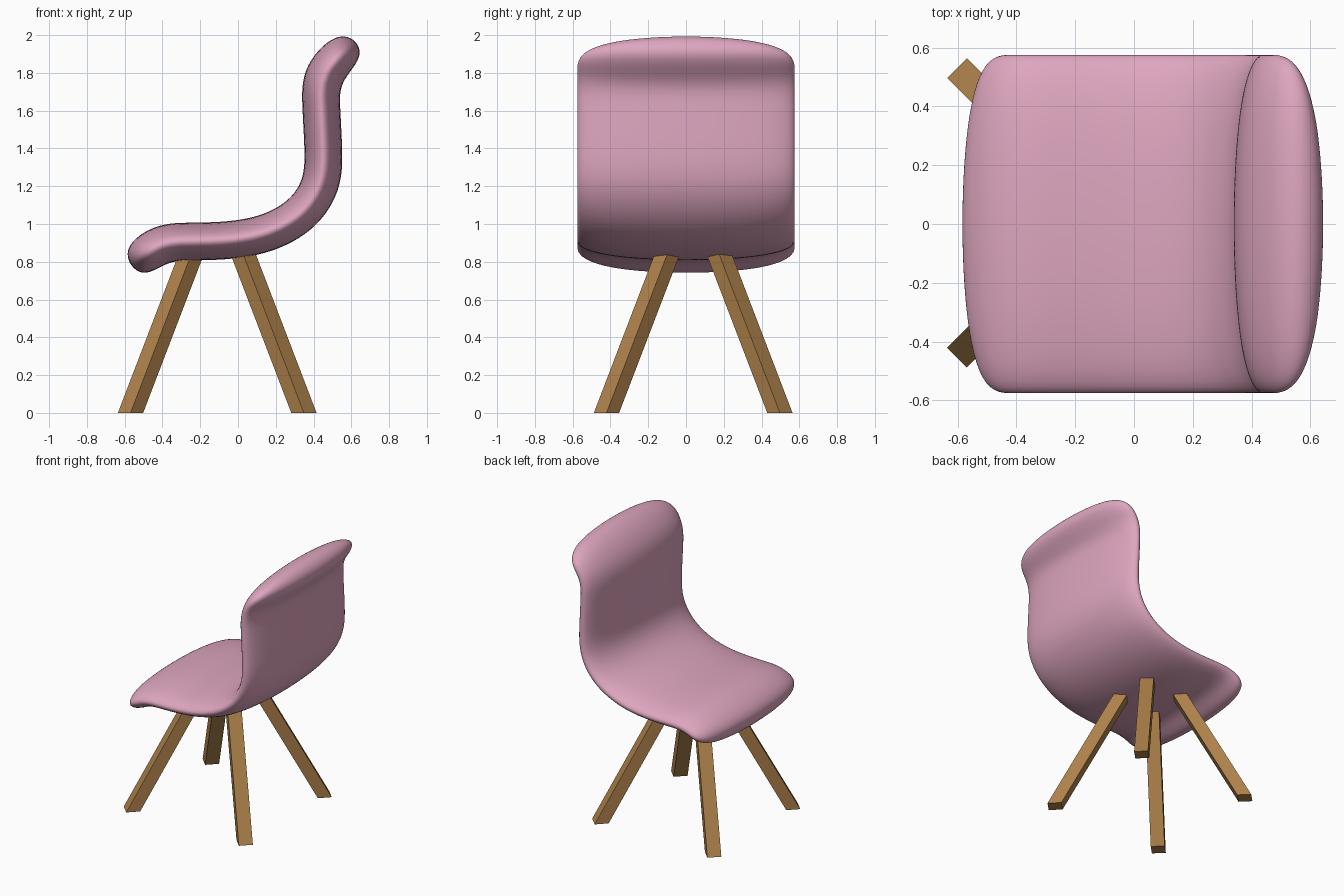
import bpy
from mathutils import Vector

if "Cube" in bpy.data.objects:
    bpy.data.objects.remove(bpy.data.objects["Cube"])


def material(name, color):
    mat = bpy.data.materials.new(name)
    mat.diffuse_color = (*color, 1)
    mat.use_nodes = True
    mat.node_tree.nodes["Principled BSDF"].inputs["Base Color"].default_value = mat.diffuse_color
    return mat


def add_object(name, verts, faces, mat, smooth=False):
    mesh = bpy.data.meshes.new(name)
    mesh.from_pydata(verts, [], faces)
    mesh.materials.append(mat)
    for poly in mesh.polygons:
        poly.use_smooth = smooth
    obj = bpy.data.objects.new(name, mesh)
    bpy.context.collection.objects.link(obj)
    return obj


def tube_faces(rings):
    # Quads between four-point rings, plus the two end caps
    faces = [(4 * r + i, 4 * r + (i + 1) % 4, 4 * r + 4 + (i + 1) % 4, 4 * r + 4 + i)
             for r in range(rings - 1) for i in range(4)]
    last = 4 * (rings - 1)
    return faces + [(3, 2, 1, 0), (last, last + 1, last + 2, last + 3)]


pink = material("pink_upholstery", (0.73, 0.38, 0.52))
wood = material("wood", (0.42, 0.22, 0.07))

# Seat shell: coarse slab following the side profile, rounded by subdivision
profile = [Vector(p) for p in (
    (-0.58, 0.775), (-0.41, 0.905), (-0.25, 0.907), (-0.05, 0.91),
    (0.16, 0.945), (0.35, 1.05), (0.455, 1.22), (0.452, 1.42),
    (0.44, 1.62), (0.435, 1.80), (0.63, 1.985))]
half_width, half_thick = 0.628, 0.109
verts = []
for i, p in enumerate(profile):
    before = (p - profile[i - 1]).normalized() if i > 0 else None
    after = (profile[i + 1] - p).normalized() if i < len(profile) - 1 else None
    before, after = before or after, after or before
    tangent = (before + after).normalized()
    offset = Vector((-tangent.y, tangent.x)) * half_thick / tangent.dot(after)
    for side, face in ((-1, -1), (1, -1), (1, 1), (-1, 1)):
        q = p + offset * face
        verts.append((q.x, side * half_width, q.y))
seat = add_object("seat_shell", verts, tube_faces(len(profile)), pink, True)
sub = seat.modifiers.new("rounding", "SUBSURF")
sub.levels = sub.render_levels = 4

# Legs: square posts turned 45 degrees, splayed diagonally from a shared centre
cx, cy = -0.11, 0.038
diamond = ((1, 0), (0, 1), (-1, 0), (0, -1))
for x_name, sx in (("front", -1), ("back", 1)):
    for y_name, sy in (("right", 1), ("left", -1)):
        verts = [(cx + sx * spread + 0.067 * dx, cy + sy * spread + 0.067 * dy, z)
                 for spread, z in ((0.459, 0), (0.124, 0.875)) for dx, dy in diamond]
        add_object(f"{x_name}_{y_name}_leg", verts, tube_faces(2), wood)

# Make every face point outwards
import bmesh
for obj in bpy.context.collection.objects:
    bm = bmesh.new()
    bm.from_mesh(obj.data)
    bmesh.ops.recalc_face_normals(bm, faces=bm.faces)
    bm.to_mesh(obj.data)
    bm.free()
